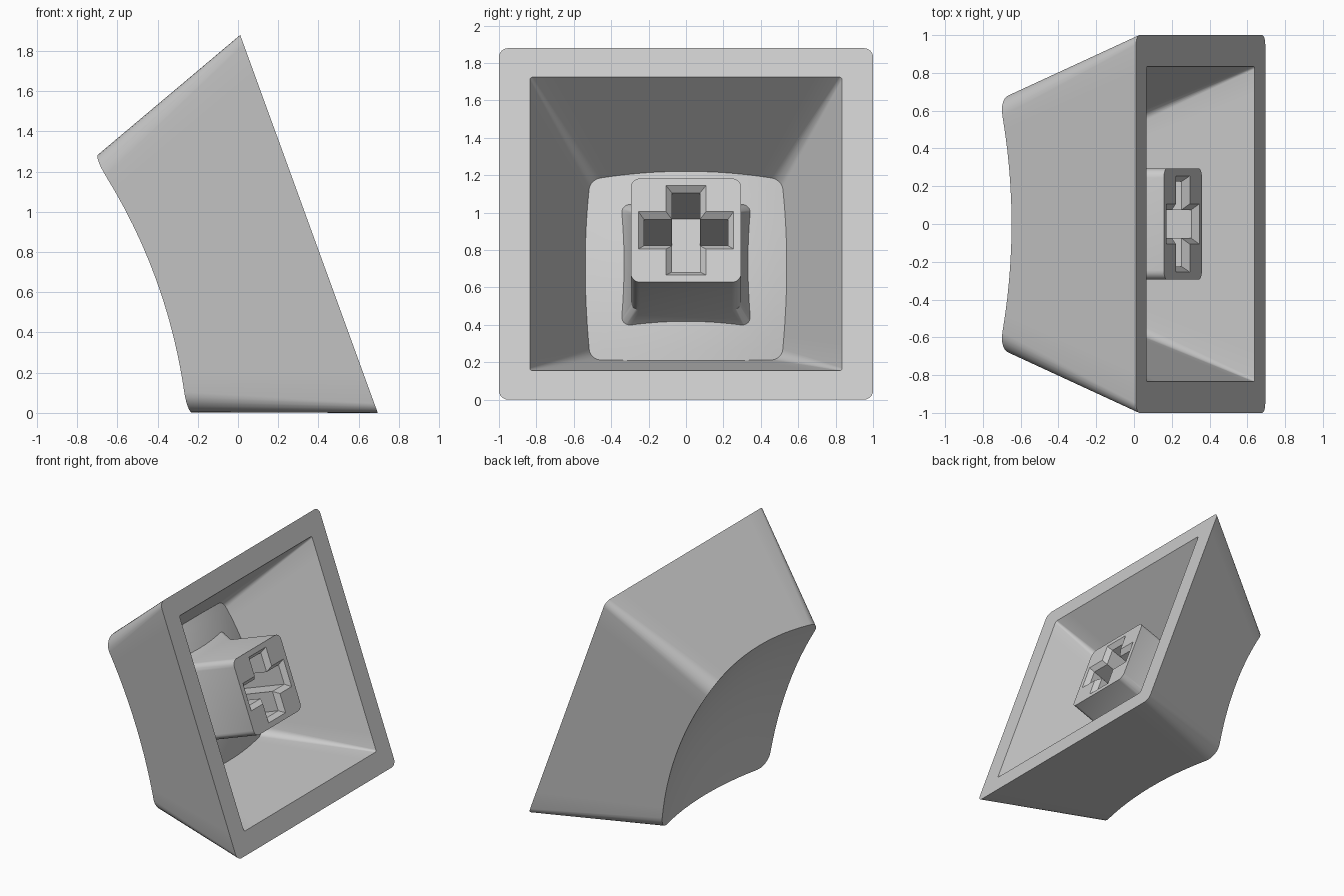
import bpy, bmesh, math
from mathutils import Matrix, Vector

if "Cube" in bpy.data.objects:
    bpy.data.objects.remove(bpy.data.objects["Cube"])

# One plain plastic colour
GREY = (0.6, 0.6, 0.6, 1)
plastic = bpy.data.materials.new("light_grey_plastic")
plastic.use_nodes = True
plastic.diffuse_color = GREY
plastic.node_tree.nodes["Principled BSDF"].inputs["Base Color"].default_value = GREY

# Parts are made as (across, up, depth) from the rim centre, then tipped 20 degrees
tilt = math.radians(20)
s, c = math.sin(tilt), math.cos(tilt)
TIP = Matrix(((0, -s, -c, 0.353), (1, 0, 0, 0), (0, c, -s, 0.94), (0, 0, 0, 1)))


def ring(half, radius, depth, side_cuts=12, arc_cuts=6):
    """Rounded square at one depth."""
    pts = []
    for corner in range(4):
        turn = Matrix.Rotation(corner * math.pi / 2, 3, "Z")
        for i in range(arc_cuts + 1):
            a = math.pi / 2 * i / arc_cuts
            p = Vector((half - radius + radius * math.cos(a),
                        half - radius + radius * math.sin(a), depth))
            pts.append(turn @ p)
        start = Vector((half - radius, half, depth))
        end = Vector((radius - half, half, depth))
        for i in range(1, side_cuts):
            pts.append(turn @ start.lerp(end, i / side_cuts))
    return pts


def cross(length, width, depth):
    """Plus-shaped outline."""
    quarter = [(length, -width), (length, width), (width, width)]
    return [Matrix.Rotation(k * math.pi / 2, 3, "Z") @ Vector((x, y, depth))
            for k in range(4) for x, y in quarter]


def add_loop(bm, pts):
    return [bm.verts.new(p) for p in pts]


def bridge(bm, a, b):
    for i in range(len(a)):
        j = (i + 1) % len(a)
        bm.faces.new((a[i], a[j], b[j], b[i]))


def loft(bm, loops):
    for a, b in zip(loops, loops[1:]):
        bridge(bm, a, b)


def bowl(bm, rim, low, centre, bend, steps=10):
    """Run a tapering wall from rim to a spherical surface, then close that surface."""
    def height(p):
        return centre + (p.x ** 2 + p.y ** 2) / (2 * bend)
    edge = []
    for p, q in zip(rim, low):
        t = 1.0
        for _ in range(20):
            t = height(p.lerp(q, t)) / q.z
        edge.append(p.lerp(q, t))
    loops = [add_loop(bm, rim)]
    for k in range(steps):
        pts = [Vector((p.x, p.y, 0)) * (1 - k / steps) for p in edge]
        for p in pts:
            p.z = height(p)
        loops.append(add_loop(bm, pts))
    loft(bm, loops)
    mid = bm.verts.new((0, 0, centre))
    last = loops[-1]
    for i in range(len(last)):
        bm.faces.new((last[i], last[(i + 1) % len(last)], mid))
    return loops[0]


def finish(bm, name):
    bm.transform(TIP)
    bmesh.ops.recalc_face_normals(bm, faces=bm.faces[:])
    mesh = bpy.data.meshes.new(name)
    bm.to_mesh(mesh)
    bm.free()
    obj = bpy.data.objects.new(name, mesh)
    bpy.context.collection.objects.link(obj)
    mesh.materials.append(plastic)
    bpy.ops.object.select_all(action="DESELECT")
    obj.select_set(True)
    bpy.context.view_layer.objects.active = obj
    bpy.ops.object.shade_smooth_by_angle(angle=math.radians(30))


# Hollow shell: outer wall with dished top, inner wall with domed ceiling, flat rim
bm = bmesh.new()
outer = bowl(bm, ring(1.0, 0.05, 0), ring(0.68, 0.11, 0.875), 0.71, 2.5)
inner = bowl(bm, ring(0.835, 0.015, 0), ring(0.515, 0.06, 0.71), 0.585, 2.0)
bridge(bm, outer, inner)
finish(bm, "cap_shell")

# Mounting stem: flared foot, square post, chamfered cross socket
bm = bmesh.new()
post = [add_loop(bm, ring(h, r, d, 1)) for h, r, d in
        ((0.36, 0.05, 0.67), (0.295, 0.05, 0.54), (0.295, 0.05, 0.10))]
loft(bm, post)
bm.faces.new(post[0])
socket = [add_loop(bm, cross(*k)) for k in
          ((0.255, 0.107, 0.10), (0.225, 0.075, 0.135), (0.225, 0.075, 0.54))]
loft(bm, socket)
bm.faces.new(socket[-1])
bm.edges.ensure_lookup_table()
open_edges = [e for e in bm.edges if e.is_boundary]
bmesh.ops.triangle_fill(bm, edges=open_edges, use_beauty=True, use_dissolve=False)
finish(bm, "mounting_stem")
